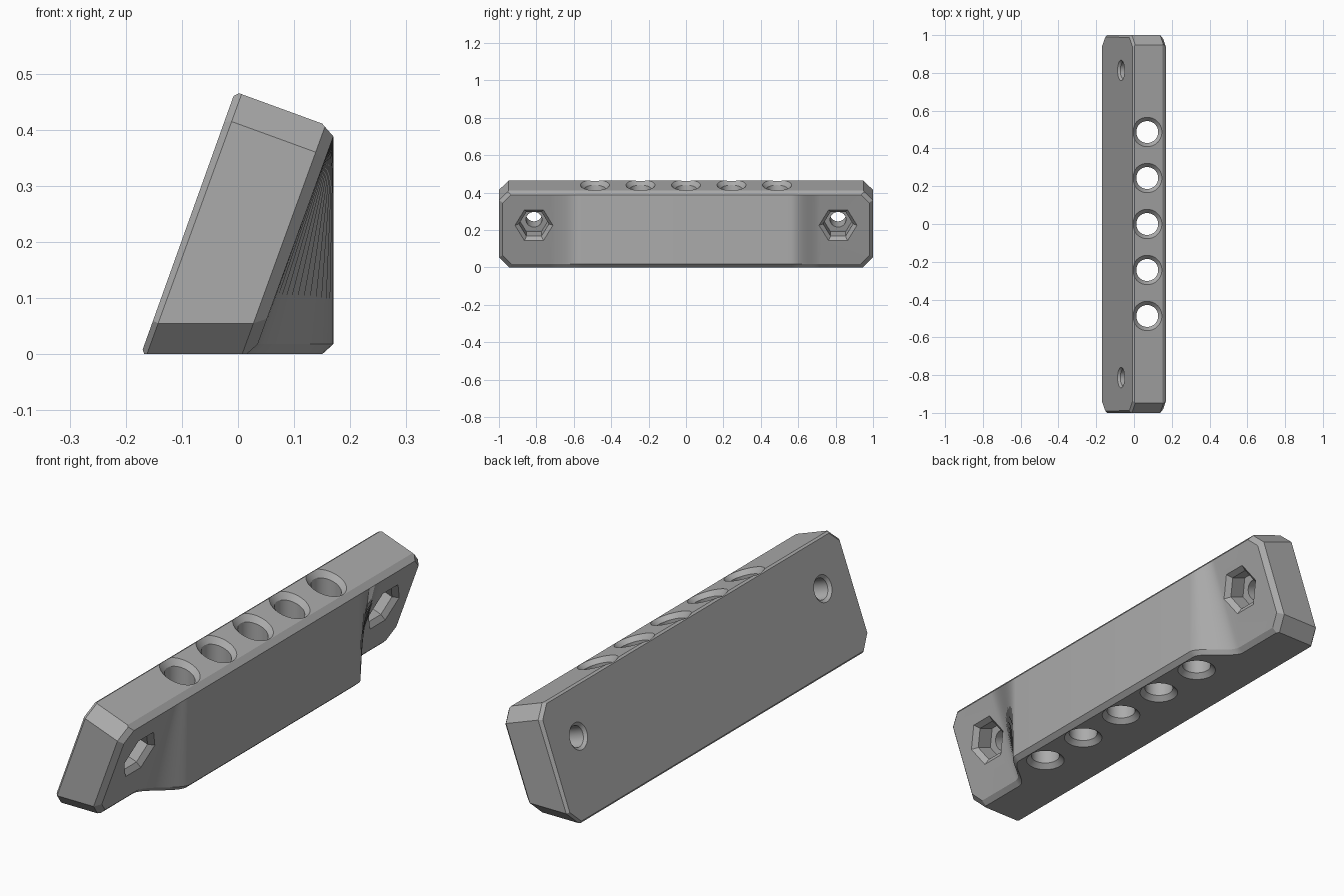
import bpy, bmesh, math
from mathutils import Vector

if "Cube" in bpy.data.objects:
    bpy.data.objects.remove(bpy.data.objects["Cube"])

A = math.radians(20)
C, S = math.cos(A), math.sin(A)
FRONT, BACK, TOP = Vector((C, 0, -S)), Vector((-C, 0, S)), Vector((S, 0, C))
D_FRONT, D_BACK, D_TOP = 0.027, 0.1625, 0.4377

grey = bpy.data.materials.new("grey plastic")
grey.diffuse_color = (0.41, 0.41, 0.41, 1)
grey.use_nodes = True
grey.node_tree.nodes["Principled BSDF"].inputs["Base Color"].default_value = grey.diffuse_color


def make_object(name, bm):
    bmesh.ops.recalc_face_normals(bm, faces=bm.faces)
    me = bpy.data.meshes.new(name)
    bm.to_mesh(me)
    bm.free()
    me.materials.append(grey)
    ob = bpy.data.objects.new(name, me)
    bpy.context.collection.objects.link(ob)
    return ob


def loft(rings):
    """Skin a closed solid through rings with equal point counts."""
    bm = bmesh.new()
    vs = [[bm.verts.new(p) for p in r] for r in rings]
    n = len(vs[0])
    for a, b in zip(vs, vs[1:]):
        for i in range(n):
            j = (i + 1) % n
            bm.faces.new((a[i], a[j], b[j], b[i]))
    bm.faces.new(vs[0])
    bm.faces.new(vs[-1])
    bmesh.ops.recalc_face_normals(bm, faces=bm.faces)
    return bm


def slice_off(bm, normal, dist):
    """Remove everything beyond a plane and cap the cut."""
    n = normal.normalized()
    geom = bm.verts[:] + bm.edges[:] + bm.faces[:]
    bmesh.ops.bisect_plane(bm, geom=geom, dist=1e-6, plane_co=n * (dist / normal.length),
                           plane_no=n, clear_outer=True)
    edges = [e for e in bm.edges if e.is_boundary]
    if edges:
        bmesh.ops.holes_fill(bm, edges=edges, sides=0)


# Body: leaning slab whose front swells into an upright face in the middle
def section(y):
    t = min(max((0.72 - abs(y)) / 0.16, 0), 1)
    t = t * t * (3 - 2 * t)
    xb = 0.0353 + (0.17 - 0.0353) * t
    pts = [(-0.17, 0.008), (-0.167, 0), (xb - 0.02, 0), (xb, 0.018),
           (0.17, 0.388), (0.15, 0.411), (0.002, 0.465), (-0.008, 0.46)]
    return [Vector((x, y, z)) for x, z in pts]


half = [0.56 + 0.16 * i / 14 for i in range(15)] + [1.0]
bm = loft([section(y) for y in [-y for y in reversed(half)] + half])

# Clipped corners, then bevels round the end outline
for s in (-1, 1):
    end = (Vector((0, s, 0)), 1.0)
    low = Vector((0, s, -1)).normalized()
    high = (Vector((0, s, 0)) + TOP).normalized()
    low_cut = (low, 0.945 / math.sqrt(2))
    high_cut = (high, (0.948 + D_TOP) / math.sqrt(2))
    slice_off(bm, *low_cut)
    slice_off(bm, *high_cut)
    for n, d in (end, low_cut, high_cut):
        slice_off(bm, n + FRONT, d + D_FRONT - 0.02)
        slice_off(bm, n + BACK, d + D_BACK - 0.01)
body = make_object("angled_bracket_body", bm)


def cut(name, rings):
    ob = make_object(name, loft(rings))
    ob.hide_render = True
    ob.hide_set(True)
    m = body.modifiers.new(name, 'BOOLEAN')
    m.operation, m.solver, m.object = 'DIFFERENCE', 'EXACT', ob


def circle(r, n):
    return [(r * math.cos(2 * math.pi * i / n), r * math.sin(2 * math.pi * i / n)) for i in range(n)]


# Upright through holes, flared at the sloped top and at the base
def flat_ring(r, y, z):
    return [Vector((0.07 + a, y + b, z)) for a, b in circle(r, 40)]


def sloped_ring(r, y, off):
    return [Vector((0.07 + a, y + b, (D_TOP - S * (0.07 + a)) / C + off)) for a, b in circle(r, 40)]


for i in range(-2, 3):
    y = i * 0.2435
    cut("bit_hole_cutter", [flat_ring(0.088, y, -0.01), flat_ring(0.058, y, 0.02),
                            sloped_ring(0.058, y, -0.022), sloped_ring(0.088, y, 0.011)])

# Screw holes and hexagonal nut pockets, square to the slab
thick = D_FRONT + D_BACK
for s in (-1, 1):
    start = Vector((-(D_BACK - S * 0.29) / C, s * 0.813, 0.29))

    def ring(r, depth, n):
        o = start + FRONT * depth
        return [o + Vector((0, a, 0)) + TOP * b for a, b in circle(r, n)]

    cut("screw_hole_cutter", [ring(0.063, -0.01, 32), ring(0.043, 0.01, 32), ring(0.043, 0.15, 32)])
    cut("nut_pocket_cutter", [ring(0.08, 0.1, 6), ring(0.08, thick - 0.02, 6),
                              ring(0.112, thick + 0.01, 6)])

# Apply cuts and shade
bpy.context.view_layer.objects.active = body
body.select_set(True)
for m in list(body.modifiers):
    bpy.ops.object.modifier_apply(modifier=m.name)
for ob in [o for o in bpy.data.objects if o is not body and o.hide_render]:
    bpy.data.objects.remove(ob)
bpy.ops.object.shade_smooth_by_angle(angle=math.radians(25))
